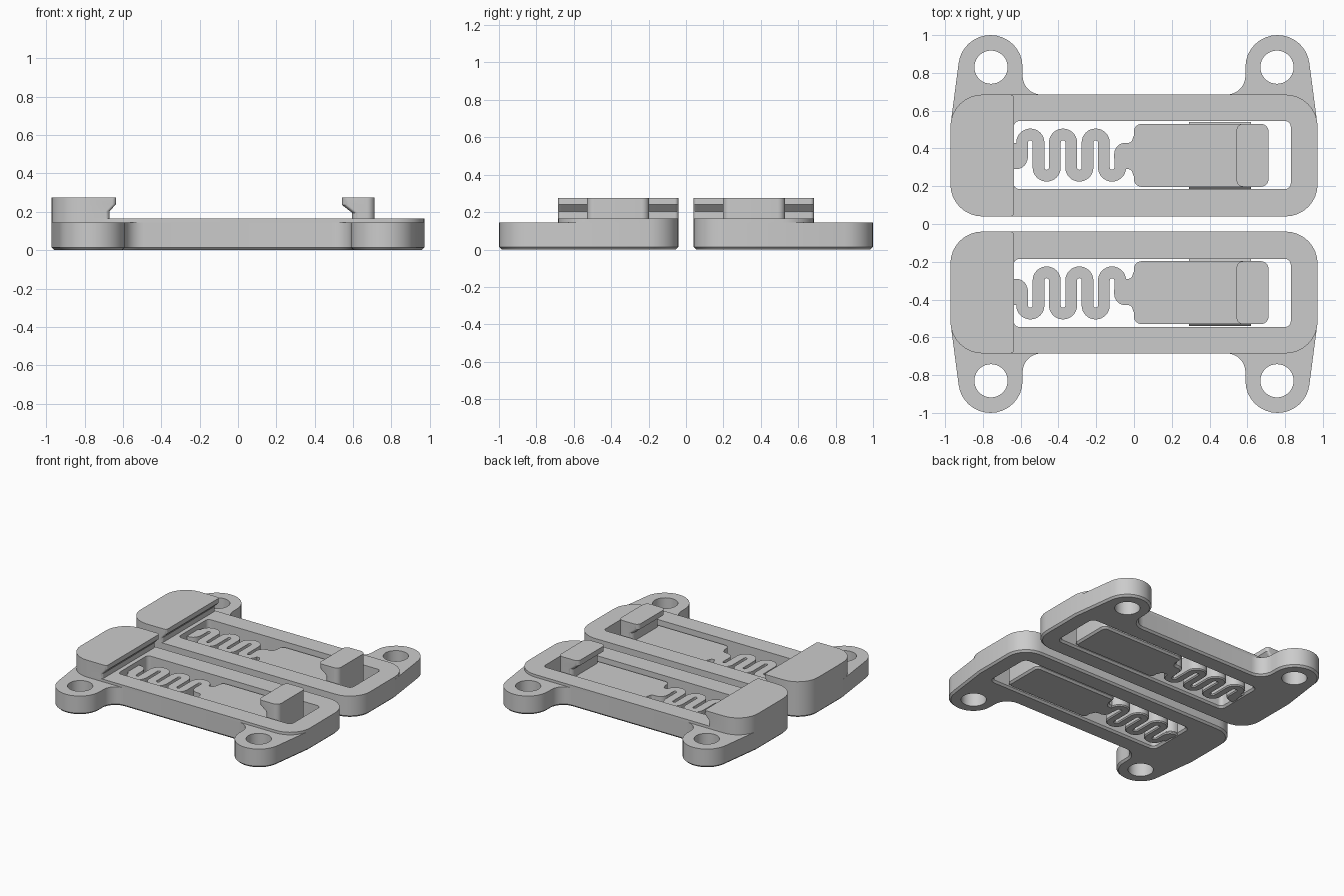
import bpy, bmesh, math
from mathutils import Vector

if "Cube" in bpy.data.objects:
    bpy.data.objects.remove(bpy.data.objects["Cube"])

GREY = (0.6, 0.6, 0.6, 1)
grey = bpy.data.materials.new("plain grey")
grey.use_nodes = True
grey.diffuse_color = GREY
grey.node_tree.nodes["Principled BSDF"].inputs["Base Color"].default_value = GREY

CHAMFER = 0.014
TOP, EAR_TOP, CATCH_TOP, TONGUE_TOP = 0.165, 0.145, 0.275, 0.13


def rounded(corners, closed=True, steps=8):
    """Turn (x, y, radius) corners into a path with arcs."""
    out, n = [], len(corners)
    for i, (x, y, r) in enumerate(corners):
        p = Vector((x, y))
        if r == 0 or (not closed and i in (0, n - 1)):
            out.append(p)
            continue
        a = (Vector(corners[i - 1][:2]) - p).normalized()
        b = (Vector(corners[(i + 1) % n][:2]) - p).normalized()
        half = a.angle(b) / 2
        centre = p + (a + b).normalized() * r / math.sin(half)
        start = p + a * r / math.tan(half) - centre
        end = p + b * r / math.tan(half) - centre
        sweep = start.angle(end)
        for k in range(steps + 1):
            t = k / steps
            q = centre + (start * math.sin((1 - t) * sweep)
                          + end * math.sin(t * sweep)) / math.sin(sweep)
            if not out or (q - out[-1]).length > 0.002:
                out.append(q)
    return out


def box(x0, x1, y0, y1, left, right):
    """Rectangle with one corner radius on its left and one on its right."""
    return rounded([(x0, y0, left), (x1, y0, right), (x1, y1, right), (x0, y1, left)])


def circle(x, y, r):
    return [Vector((x + r * math.cos(a), y + r * math.sin(a)))
            for a in (math.tau * k / 40 for k in range(40))]


def offset(pts, d, closed=True):
    """Shift a path to its left by d (inwards when counter-clockwise)."""
    out, n = [], len(pts)
    for i, p in enumerate(pts):
        before = pts[i - 1] if closed or i else p * 2 - pts[1]
        after = pts[(i + 1) % n] if closed or i < n - 1 else p * 2 - pts[i - 1]
        a, b = (p - before).normalized(), (after - p).normalized()
        na, nb = Vector((-a.y, a.x)), Vector((-b.y, b.x))
        m = (na + nb).normalized()
        out.append(p + m * d / max(m.dot(na), 0.4))
    return out


def solid(name, layers, bottom=True, ribbon=False):
    """Loft matching layers of (loops, height); loops after the first are holes."""
    bm = bmesh.new()
    rings = [[[bm.verts.new((p.x, p.y, h)) for p in loop] for loop in loops]
             for loops, h in layers]
    for lower, upper in zip(rings, rings[1:]):
        for low, high in zip(lower, upper):
            for i in range(len(low)):
                bm.faces.new((low[i - 1], low[i], high[i], high[i - 1]))
    for cap in ([rings[0]] if bottom else []) + [rings[-1]]:
        if ribbon:
            ring, n = cap[0], len(cap[0])
            for i in range(n // 2 - 1):
                bm.faces.new((ring[i], ring[i + 1], ring[n - 2 - i], ring[n - 1 - i]))
        else:
            edges = [bm.edges.get((loop[i - 1], loop[i]))
                     for loop in cap for i in range(len(loop))]
            bmesh.ops.triangle_fill(bm, use_beauty=True, edges=edges, normal=(0, 0, 1))
    bmesh.ops.recalc_face_normals(bm, faces=bm.faces)
    mesh = bpy.data.meshes.new(name)
    bm.to_mesh(mesh)
    bm.free()
    mesh.materials.append(grey)
    obj = bpy.data.objects.new(name, mesh)
    bpy.context.collection.objects.link(obj)
    return obj


def chamfered(name, outline, top, chamfer=CHAMFER, ribbon=False):
    """Plate standing on the ground with a chamfered lower edge."""
    return solid(name, [([offset(outline, chamfer)], 0), ([outline], chamfer),
                        ([outline], top)], ribbon=ribbon)


# Base plate with four-sided window and two drilled ears
right = [(0.972, 0.52, 0), (0.909, 1.0, 0.17), (0.59, 1.0, 0.169), (0.59, 0.685, 0.1)]
left = [(-x, y, r) for x, y, r in reversed(right)]
base = rounded([(-0.972, 0.04, 0.17), (0.972, 0.04, 0.17)] + right + left)
window = box(-0.637, 0.83, 0.185, 0.545, 0.03, 0.03)
holes = [circle(-0.757, 0.83, 0.088), circle(0.757, 0.83, 0.088)]
plate = solid("base_plate", [
    ([offset(base, CHAMFER), offset(window, -CHAMFER)] + holes, 0),
    ([base, window] + holes, CHAMFER),
    ([base, window] + holes, EAR_TOP)])

# Raised frame rim above the ears
rim_loops = [box(-0.972, 0.972, 0.04, 0.685, 0.17, 0.17), window]
rim = solid("frame_rim", [(rim_loops, EAR_TOP), (rim_loops, TOP)], bottom=False)

# Undercut catch at one end of the frame
catch = solid("catch", [([box(-0.972, x, 0.04, 0.685, 0.17, 0.02)], z)
                        for x, z in ((-0.67, TOP), (-0.67, 0.203),
                                     (-0.635, 0.24), (-0.635, CATCH_TOP))], bottom=False)

# Sliding tongue with side ridges
tongue = chamfered("tongue", box(0, 0.712, 0.197, 0.53, 0.04, 0.04), TONGUE_TOP)
ridges = solid("tongue_ridges", [([box(0.29, 0.62, y0, y1, 0, 0)], z)
                                 for y0, y1, z in ((0.2, 0.527, 0.055), (0.186, 0.541, 0.07),
                                                   (0.2, 0.527, 0.085))])

# Hooked knob at the end of the tongue
knob = solid("knob", [([box(x, 0.712, 0.197, 0.53, 0.035, 0.04)], z)
                      for x, z in ((0.595, TONGUE_TOP), (0.595, 0.195),
                                   (0.543, 0.235), (0.543, CATCH_TOP))], bottom=False)

# Meandering spring between frame and tongue
pitch, bend, low_y, high_y = 0.0865, 0.043, 0.256, 0.474
path = [(-0.65, 0.325, 0), (-0.592, 0.325, 0.035)]
for i in range(6):
    x = -0.592 + pitch * i
    y = low_y if i % 2 else high_y
    path += [(x, y, bend), (x + pitch, y, bend)]
path += [(-0.073, 0.36, 0.04), (0.02, 0.36, 0)]
line = rounded(path, closed=False)
strip = offset(line, -0.031, False) + offset(line, 0.031, False)[::-1]
spring = chamfered("spring", strip, TONGUE_TOP, 0.008, ribbon=True)

# Widened spring ends
root = chamfered("spring_root", rounded([
    (0.03, 0.25, 0), (0.03, 0.47, 0), (0, 0.47, 0), (-0.015, 0.43, 0.02),
    (-0.105, 0.43, 0.06), (-0.105, 0.29, 0.06), (-0.015, 0.29, 0.02), (0, 0.25, 0)]), TONGUE_TOP)
anchor = chamfered("spring_anchor", rounded([
    (-0.65, 0.29, 0), (-0.564, 0.29, 0.06), (-0.564, 0.43, 0), (-0.65, 0.43, 0)]), TONGUE_TOP)

# Mirror every part to make the pair and smooth the curved sides
for obj in (plate, rim, catch, tongue, ridges, knob, spring, root, anchor):
    mirror = obj.modifiers.new("pair", "MIRROR")
    mirror.use_axis = (False, True, False)
    mirror.use_mirror_merge = False
    bpy.ops.object.select_all(action="DESELECT")
    obj.select_set(True)
    bpy.context.view_layer.objects.active = obj
    bpy.ops.object.shade_smooth_by_angle(angle=math.radians(30))
